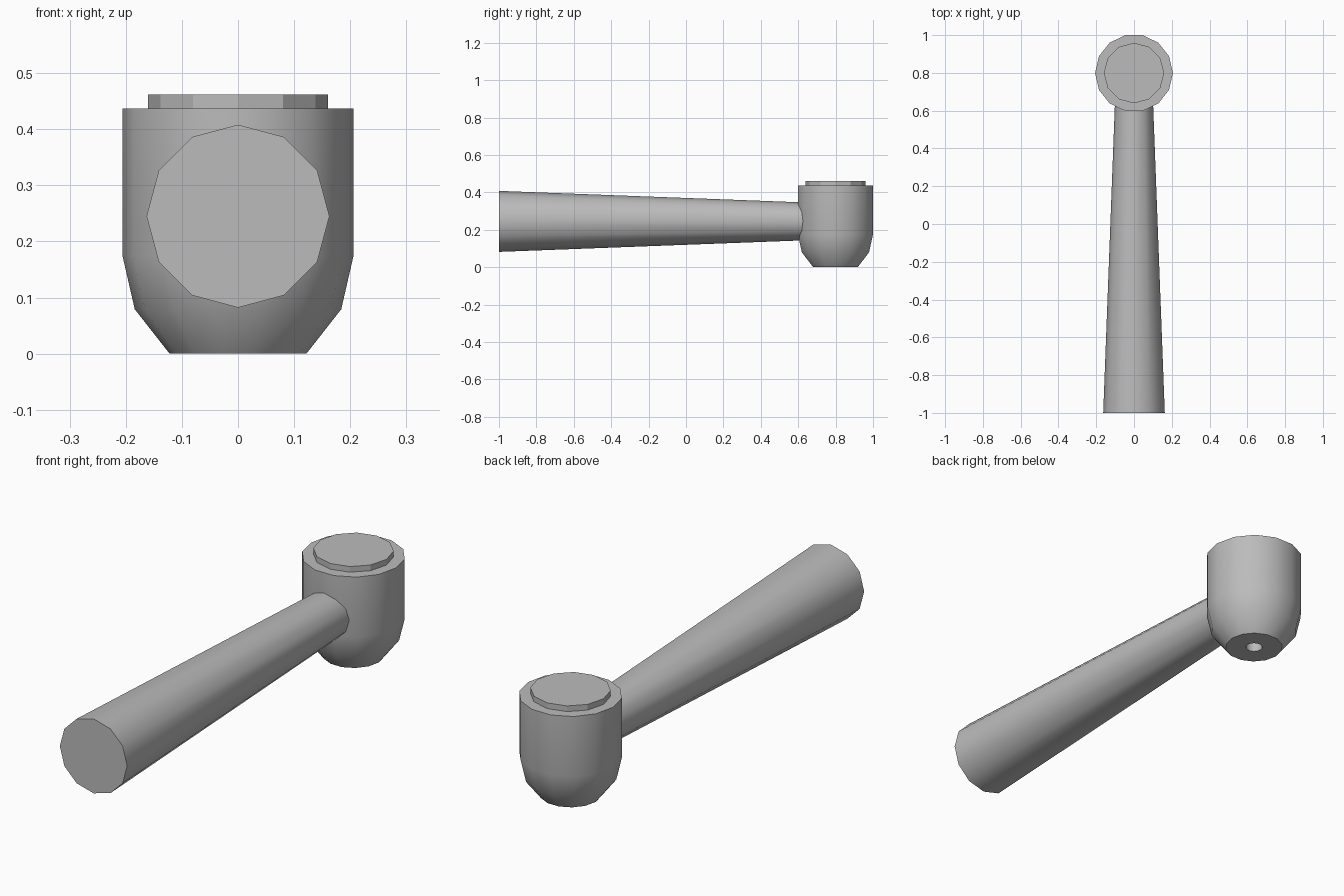
import bpy, bmesh, math
from mathutils import Matrix, Vector

if "Cube" in bpy.data.objects:
    bpy.data.objects.remove(bpy.data.objects["Cube"], do_unlink=True)

grey = bpy.data.materials.new("plain grey")
grey.use_nodes = True
colour = (0.5, 0.5, 0.5, 1)
grey.diffuse_color = colour
grey.node_tree.nodes["Principled BSDF"].inputs["Base Color"].default_value = colour

HEAD_Y = 0.799


def lathe(name, profile, sides, place, smooth_angle=None):
    """Spin (radius, height) points about z, cap both ends, then place."""
    bm = bmesh.new()
    rings = []
    for r, h in profile:
        angles = [2 * math.pi * i / sides for i in range(sides)]
        rings.append([bm.verts.new((r * math.cos(a), r * math.sin(a), h)) for a in angles])
    for low, high in zip(rings, rings[1:]):
        for i in range(sides):
            j = (i + 1) % sides
            bm.faces.new((low[i], low[j], high[j], high[i]))
    bm.faces.new(rings[0])
    bm.faces.new(rings[-1])
    bmesh.ops.transform(bm, matrix=place, verts=bm.verts)
    bmesh.ops.recalc_face_normals(bm, faces=bm.faces)
    mesh = bpy.data.meshes.new(name)
    bm.to_mesh(mesh)
    bm.free()
    mesh.materials.append(grey)
    obj = bpy.data.objects.new(name, mesh)
    bpy.context.collection.objects.link(obj)
    if smooth_angle:
        bpy.ops.object.select_all(action='DESELECT')
        obj.select_set(True)
        bpy.context.view_layer.objects.active = obj
        bpy.ops.object.shade_smooth_by_angle(angle=math.radians(smooth_angle))
    return obj


on_head = Matrix.Translation(Vector((0, HEAD_Y, 0)))

# Hub with rounded underside and a blind bore in the bottom
lathe("hub", [(0.035, 0.2), (0.035, 0), (0.122, 0), (0.184, 0.079),
              (0.206, 0.175), (0.206, 0.437)], 14, on_head, 35)

# Raised cap on top of the hub
lathe("cap", [(0.16, 0.43), (0.16, 0.462)], 12, on_head)

# Tapered handle running forward from inside the hub
along_y = Matrix.Translation(Vector((0, -1, 0.245))) @ Matrix.Rotation(-math.pi / 2, 4, 'X')
lathe("handle", [(0.163, 0), (0.098, 1.72)], 12, along_y, 35)
